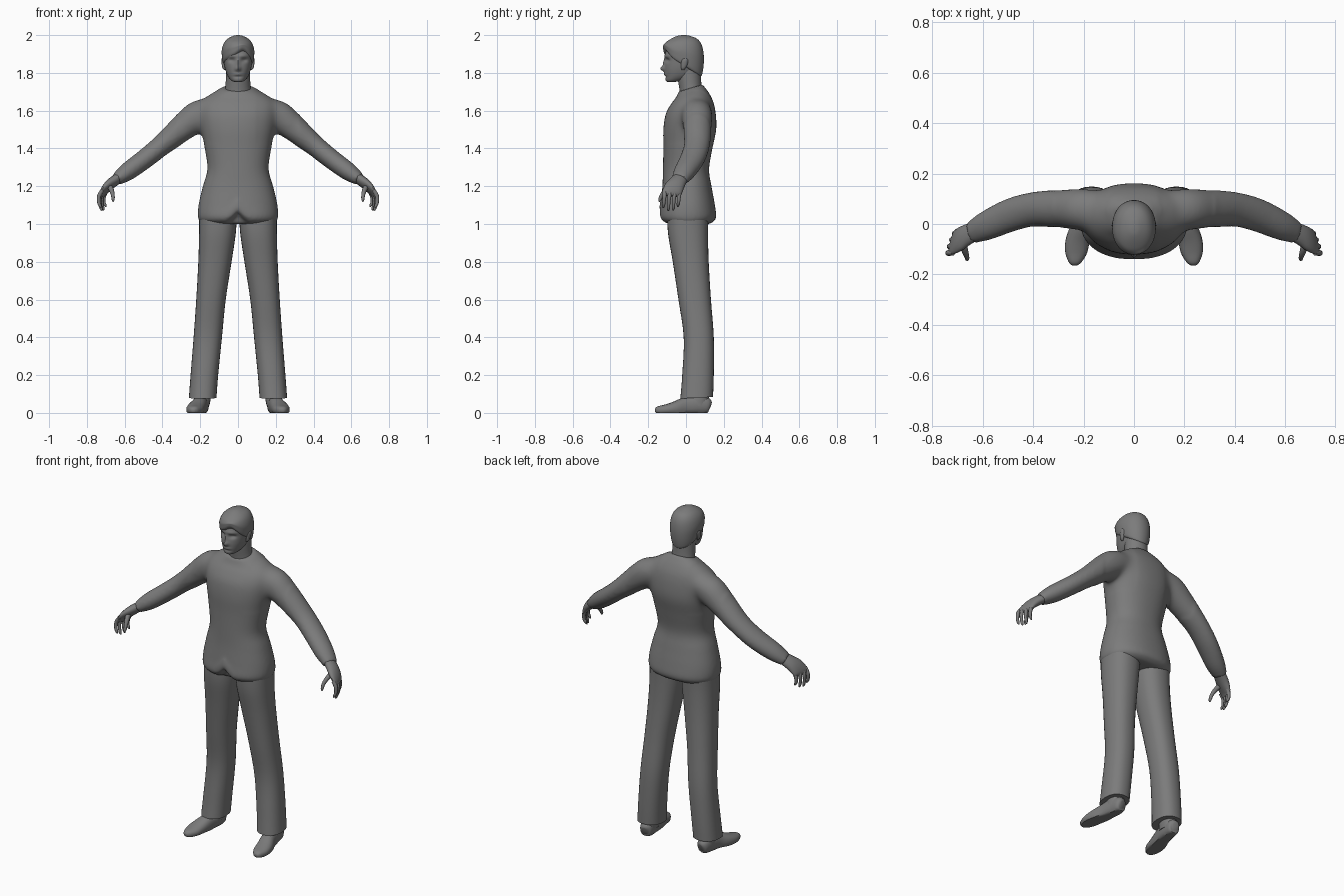
import bpy, bmesh
from math import sin, cos, pi, exp, copysign
from mathutils import Vector

cloth = bpy.data.materials.new("dark_grey")
cloth.diffuse_color = (.2, .2, .2, 1)


def smooth_rows(rows, sub):
    """Catmull-Rom interpolation of section rows."""
    out = []
    for i in range(len(rows) - 1):
        p = [rows[max(0, min(len(rows) - 1, i + k))] for k in (-1, 0, 1, 2)]
        for s in range(sub):
            t = s / sub
            out.append([0.5 * (2 * b + (c - a) * t + (2 * a - 5 * b + 4 * c - d) * t * t
                               + (3 * b - a - 3 * c + d) * t ** 3) for a, b, c, d in zip(*p)])
    out.append(list(rows[-1]))
    return out


def circle(n, power):
    pts = []
    for i in range(n):
        c, s = cos(2 * pi * i / n), sin(2 * pi * i / n)
        pts.append((copysign(abs(c) ** (2 / power), c), copysign(abs(s) ** (2 / power), s)))
    return pts


def make_active(ob):
    bpy.ops.object.select_all(action='DESELECT')
    ob.select_set(True)
    bpy.context.view_layer.objects.active = ob


def skin(name, rings, mirror=False, shape=None):
    bm = bmesh.new()
    loops = [[bm.verts.new(shape(Vector(p)) if shape else p) for p in r] for r in rings]
    n = len(loops[0])
    for a, b in zip(loops, loops[1:]):
        for i in range(n):
            bm.faces.new((a[i], a[(i + 1) % n], b[(i + 1) % n], b[i]))
    bm.faces.new(loops[0][::-1])
    bm.faces.new(loops[-1])
    bmesh.ops.recalc_face_normals(bm, faces=bm.faces)
    me = bpy.data.meshes.new(name)
    bm.to_mesh(me)
    bm.free()
    me.materials.append(cloth)
    ob = bpy.data.objects.new(name, me)
    bpy.context.collection.objects.link(ob)
    if mirror:
        ob.modifiers.new("Mirror", 'MIRROR')
    make_active(ob)
    bpy.ops.object.shade_smooth_by_angle(angle=0.8)
    return ob


def stack(name, rows, power=2.0, n=32, sub=4, **kw):
    """Level sections: centre x, z, half width, front y, back y, tilt along y."""
    rings = []
    for cx, z, rx, yf, yb, tilt in smooth_rows(rows, sub):
        cy, ry = (yf + yb) / 2, (yb - yf) / 2
        rings.append([(cx + rx * c, cy + ry * s, z + tilt * ry * s) for c, s in circle(n, power)])
    return skin(name, rings, **kw)


def tube(name, rows, side=(0, 1, 0), power=2.0, n=20, sub=4, **kw):
    """Sections square to a path: x, y, z, thickness, half width along side."""
    rows = smooth_rows(rows, sub)
    pts = [Vector(r[:3]) for r in rows]
    rings = []
    for i, r in enumerate(rows):
        t = (pts[min(i + 1, len(pts) - 1)] - pts[max(i - 1, 0)]).normalized()
        u = Vector(side)
        u = (u - t * u.dot(t)).normalized()
        v = t.cross(u)
        rings.append([pts[i] + v * r[3] * c + u * r[4] * s for c, s in circle(n, power)])
    return skin(name, rings, **kw)


# Jacket body, with a notch at the front of the hem
def hem_notch(v):
    if v.y < 0 and v.z < 1.09:
        v.z += 0.05 * max(0, 1 - abs(v.x) / 0.05)
    return v


jacket = stack("jacket", [
    (0, 1.00, .190, -.100, .125, 0), (0, 1.03, .211, -.139, .159, 0),
    (0, 1.10, .209, -.134, .153, 0), (0, 1.20, .186, -.125, .135, 0),
    (0, 1.29, .162, -.122, .122, 0), (0, 1.40, .176, -.120, .140, 0),
    (0, 1.50, .197, -.120, .160, 0), (0, 1.58, .208, -.108, .158, 0),
    (0, 1.64, .200, -.080, .145, .05), (0, 1.68, .160, -.055, .122, .15),
    (0, 1.705, .112, -.045, .100, .25), (0, 1.720, .082, -.040, .088, .3)],
    power=2.25, n=48, shape=hem_notch)

# Sleeves
sleeve = tube("sleeve", [
    (.10, .050, 1.615, .050, .075), (.205, .058, 1.577, .083, .084),
    (.30, .060, 1.502, .071, .076), (.40, .058, 1.420, .056, .068),
    (.49, .035, 1.347, .052, .066), (.585, -.007, 1.277, .048, .058),
    (.645, -.035, 1.235, .032, .044)], n=28, mirror=True)

# Fuse the sleeves into the jacket and soften the shoulder and armpit
make_active(sleeve)
bpy.ops.object.modifier_apply(modifier="Mirror")
make_active(jacket)
sleeve.select_set(True)
bpy.ops.object.join()
for m in list(jacket.modifiers):
    jacket.modifiers.remove(m)
remesh = jacket.modifiers.new("Fuse", 'REMESH')
remesh.mode, remesh.voxel_size = 'VOXEL', .009
bpy.ops.object.modifier_apply(modifier="Fuse")
bm = bmesh.new()
bm.from_mesh(jacket.data)
shoulder = [v for v in bm.verts if .1 < abs(v.co.x) < .32 and 1.42 < v.co.z < 1.71]
for i in range(30):
    bmesh.ops.smooth_vert(bm, verts=shoulder, factor=.5, use_axis_x=True, use_axis_y=True, use_axis_z=True)
for i in range(3):
    bmesh.ops.smooth_vert(bm, verts=bm.verts, factor=.5, use_axis_x=True, use_axis_y=True, use_axis_z=True)
bm.to_mesh(jacket.data)
bm.free()
bpy.ops.object.shade_smooth_by_angle(angle=0.9)

# Hands: palm, four fingers and a thumb
tube("palm", [
    (.62, -.022, 1.252, .026, .038), (.665, -.045, 1.220, .027, .044),
    (.693, -.062, 1.195, .023, .050), (.714, -.073, 1.168, .015, .050),
    (.721, -.075, 1.148, .008, .044)], side=(-.3, 1, 0), mirror=True)
for i, (y, dx, tip) in enumerate([(-.114, .009, 1.085), (-.088, .003, 1.070),
                                  (-.062, -.006, 1.073), (-.037, -.017, 1.090)]):
    tube("finger_%d" % (i + 1), [
        (.708 + dx, y, 1.180, .010, .011), (.726 + dx, y, 1.150, .011, .011),
        (.728 + dx, y - .003, 1.115, .009, .009), (.721 + dx, y - .005, tip + .012, .008, .008),
        (.716 + dx, y - .006, tip, .003, .003)], n=10, sub=3, mirror=True)
tube("thumb", [
    (.680, -.075, 1.200, .014, .018), (.670, -.105, 1.180, .013, .014),
    (.663, -.127, 1.155, .010, .011), (.661, -.138, 1.130, .008, .009),
    (.662, -.142, 1.118, .003, .003)], n=10, sub=3, mirror=True)

# Trouser legs
stack("trouser_leg", [
    (.187, .08, .073, -.030, .143, .05), (.178, .20, .073, -.020, .147, 0),
    (.160, .40, .075, -.012, .147, 0), (.143, .60, .078, -.040, .132, 0),
    (.122, .80, .088, -.070, .120, 0), (.109, .95, .097, -.095, .117, 0),
    (.105, 1.06, .100, -.100, .120, 0)], power=2.3, mirror=True)


# Shoes with a flat sole, and ankles
def flat_sole(v):
    v.z = max(v.z, 0)
    return v


tube("shoe", [
    (.188, .128, .035, .020, .015), (.190, .115, .038, .042, .034),
    (.195, .060, .042, .052, .040), (.205, .000, .034, .050, .041),
    (.222, -.060, .022, .038, .047), (.230, -.110, .016, .028, .044),
    (.235, -.150, .014, .020, .026), (.236, -.164, .013, .008, .010)],
    side=(1, 0, 0), power=2.3, mirror=True, shape=flat_sole)
stack("ankle", [(.193, .04, .042, .0, .122, 0), (.189, .08, .045, .008, .122, 0),
                (.187, .12, .042, .015, .120, 0)], n=20, mirror=True)

# Neck
stack("neck", [
    (0, 1.67, .076, -.030, .088, .2), (0, 1.72, .067, -.034, .082, .2),
    (0, 1.78, .064, -.045, .080, 0), (0, 1.85, .062, -.050, .080, 0)])


# Head, with facial features pushed in and out of the front
def face(v):
    for x, z, sx, sz, d in [
            (0, 1.822, .013, .014, -.021), (0, 1.852, .010, .024, -.010),
            (.033, 1.867, .017, .011, .013), (.028, 1.890, .028, .009, -.005),
            (0, 1.793, .022, .007, -.007), (0, 1.779, .022, .005, .004)]:
        if v.y < -.03:
            v.y += d * exp(-((abs(v.x) - x) / sx) ** 2 - ((v.z - z) / sz) ** 2)
    return v


stack("head", [
    (0, 1.752, .018, -.098, -.060, 0), (0, 1.760, .036, -.107, -.015, 0),
    (0, 1.785, .055, -.110, .045, 0), (0, 1.820, .068, -.113, .074, 0),
    (0, 1.860, .075, -.111, .084, 0), (0, 1.900, .077, -.110, .086, 0),
    (0, 1.945, .072, -.095, .080, 0), (0, 1.975, .052, -.068, .055, 0),
    (0, 1.985, .015, -.03, .01, 0)], power=2.2, n=64, sub=7, shape=face)


# Hair cap: the fringe sweeps down from a side parting
def fringe(v):
    if v.y < -.02 and v.z < 1.96:
        front = min(1, (-.02 - v.y) / .06) * min(1, (1.96 - v.z) / .04)
        v.z += front * (.032 * exp(-((v.x - .03) / .035) ** 2) - .012)
    return v


stack("hair", [
    (0, 1.835, .066, -.095, .078, -.62), (0, 1.850, .079, -.117, .085, -.60),
    (0, 1.885, .085, -.121, .093, -.45), (0, 1.920, .086, -.119, .094, -.25),
    (0, 1.955, .076, -.104, .084, -.10), (0, 1.980, .056, -.080, .060, 0),
    (0, 1.996, .025, -.045, .020, 0), (0, 2.0, .006, -.02, -.006, 0)],
    power=2.1, n=64, shape=fringe)

# Ears
stack("ear", [
    (.069, 1.815, .004, -.022, -.010, 0), (.074, 1.825, .008, -.026, -.002, 0),
    (.078, 1.850, .009, -.026, .010, 0), (.079, 1.870, .009, -.022, .012, 0),
    (.077, 1.882, .004, -.012, .004, 0)], n=14, mirror=True)
